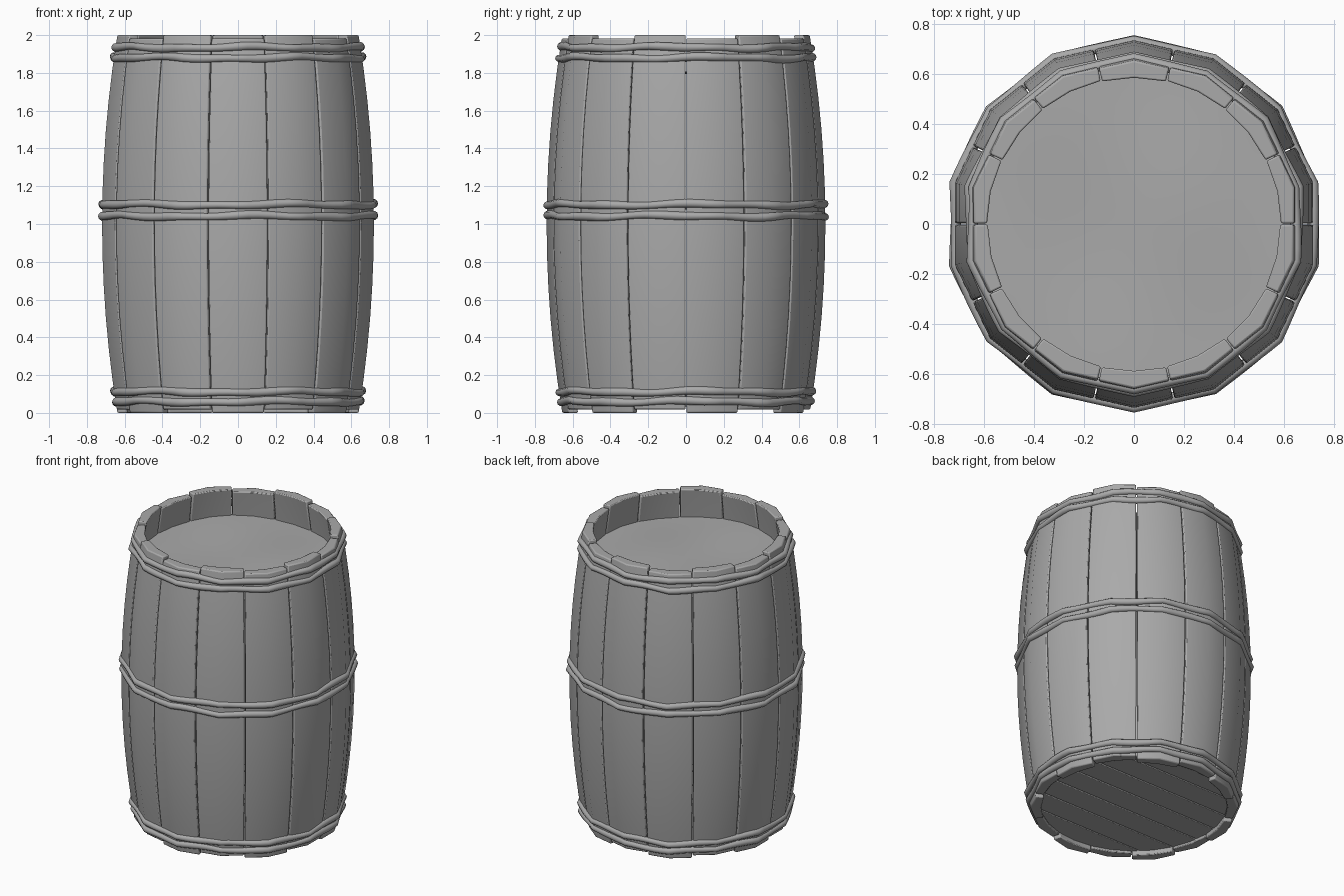
import bpy, bmesh, math, random
from math import sin, cos, pi, tau

random.seed(4)
old = bpy.data.objects.get("Cube")
if old:
    bpy.data.objects.remove(old, do_unlink=True)

STAVES = 14
STEP = tau / STAVES

grey = bpy.data.materials.new("plain_grey")
grey.use_nodes = True
grey.diffuse_color = (0.4, 0.4, 0.4, 1)
grey.node_tree.nodes["Principled BSDF"].inputs["Base Color"].default_value = (0.4, 0.4, 0.4, 1)


def radius(z):
    """Bulging outer radius at the middle of a stave."""
    return 0.655 + 0.083 * (1 - (z - 1) ** 2)


def facet(angle):
    """Flattening towards the seams, where the radius is smallest."""
    off = abs((angle / STEP) % 1 - 0.5) * STEP
    return cos(STEP / 2) / cos(STEP / 2 - off)


def finish(name, bm, bevel=0, angle=35):
    bmesh.ops.recalc_face_normals(bm, faces=bm.faces[:])
    mesh = bpy.data.meshes.new(name)
    bm.to_mesh(mesh)
    bm.free()
    mesh.materials.append(grey)
    obj = bpy.data.objects.new(name, mesh)
    bpy.context.collection.objects.link(obj)
    if bevel:
        mod = obj.modifiers.new("soft_edges", "BEVEL")
        mod.width = bevel
        mod.segments = 2
        mod.limit_method = "ANGLE"
        mod.angle_limit = math.radians(45)
    bpy.ops.object.select_all(action="DESELECT")
    bpy.context.view_layer.objects.active = obj
    obj.select_set(True)
    bpy.ops.object.shade_smooth_by_angle(angle=math.radians(angle))
    return obj


def bridge(bm, rings, closed=False):
    """Skin a list of vertex rings with quads."""
    n = len(rings[0])
    pairs = list(zip(rings, rings[1:]))
    if closed:
        pairs.append((rings[-1], rings[0]))
    for a, b in pairs:
        for i in range(n):
            j = (i + 1) % n
            bm.faces.new((a[i], a[j], b[j], b[i]))


def stave(index):
    """One curved plank; alternate planks sit a little higher."""
    high = index % 2
    bottom, top = (0.018, 2.0) if high else (0.0, 1.982)
    start = index * STEP + 0.004
    end = (index + 1) * STEP - 0.004
    mid = (start + end) / 2
    bm = bmesh.new()
    rings = []
    for k in range(13):
        z = bottom + (top - bottom) * k / 12
        r = radius(z)
        inner = r - 0.07
        section = [(start, r * facet(start)), (mid, r), (end, r * facet(end)),
                   (end, inner), (mid, inner), (start, inner)]
        rings.append([bm.verts.new((d * cos(a), d * sin(a), z)) for a, d in section])
    bridge(bm, rings)
    bm.faces.new(rings[0])
    bm.faces.new(rings[-1])
    finish(f"stave_{index + 1}", bm, 0.007)


def rope(name, z, tube=0.021):
    """Slightly uneven hoop that hugs the staves."""
    bm = bmesh.new()
    phase = random.uniform(0, tau)
    rings = []
    count = STAVES * 6
    for k in range(count):
        a = tau * k / count
        wobble = 0.005 * sin(5 * a + phase) + 0.003 * sin(11 * a + 2 * phase)
        thick = tube + 0.002 * sin(9 * a + phase)
        r = radius(z) * facet(a) - 0.003 + 0.003 * sin(7 * a + phase)
        ring = []
        for s in range(10):
            t = tau * s / 10
            d = r + thick * cos(t)
            ring.append(bm.verts.new((d * cos(a), d * sin(a), z + wobble + thick * sin(t))))
        rings.append(ring)
    bridge(bm, rings, closed=True)
    finish(name, bm, angle=60)


def liquid_surface(z):
    """Gently rippled disc inside the barrel."""
    bm = bmesh.new()
    centre = bm.verts.new((0, 0, z))
    rings = []
    for k in range(1, 9):
        d = 0.63 * k / 8
        ring = []
        for s in range(48):
            x, y = d * cos(tau * s / 48), d * sin(tau * s / 48)
            ripple = 0.008 * sin(6 * x + 2 * y) * cos(5 * y - 2 * x)
            ring.append(bm.verts.new((x, y, z + ripple)))
        rings.append(ring)
    for s in range(48):
        bm.faces.new((centre, rings[0][s], rings[0][(s + 1) % 48]))
    bridge(bm, rings)
    obj = finish("liquid_surface", bm, angle=60)
    if obj.data.polygons[0].normal.z < 0:
        obj.data.flip_normals()


def bottom_plank(index, count, r=0.605):
    """One board of the round base, cut to the circle."""
    width = 2 * r / count
    y0 = -r + index * width + 0.003
    y1 = y0 + width - 0.006
    ys = [y0 + (y1 - y0) * k / 8 for k in range(9)]

    def half(y):
        return math.sqrt(max(r * r - y * y, 0.0001))

    outline = [(half(y), y) for y in ys] + [(-half(y), y) for y in reversed(ys)]
    bm = bmesh.new()
    low = [bm.verts.new((x, y, 0.035)) for x, y in outline]
    up = [bm.verts.new((x, y, 0.08)) for x, y in outline]
    bridge(bm, [low, up])
    bm.faces.new(low)
    bm.faces.new(up)
    finish(f"bottom_plank_{index + 1}", bm, 0.004)


# Barrel wall
for i in range(STAVES):
    stave(i)

# Paired hoops at the foot, belly and rim
for place, heights in (("lower", (0.06, 0.112)), ("middle", (1.042, 1.103)), ("upper", (1.88, 1.935))):
    for n, height in enumerate(heights):
        rope(f"{place}_hoop_{n + 1}", height)

# Contents and base
liquid_surface(1.8)
for i in range(7):
    bottom_plank(i, 7)
